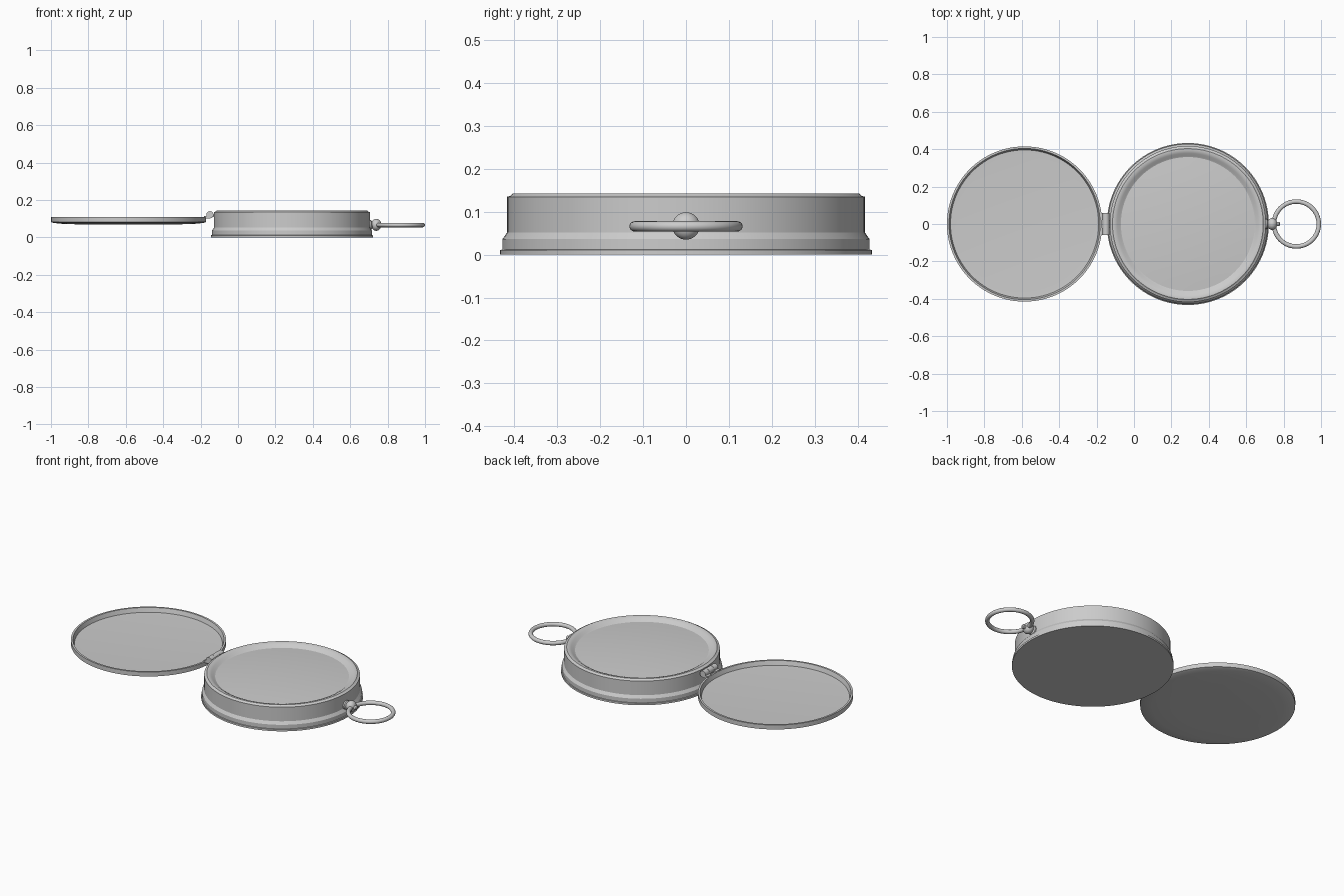
import bpy, math

if "Cube" in bpy.data.objects:
    bpy.data.objects.remove(bpy.data.objects["Cube"])

BODY_X, LID_X, RING_X = 0.288, -0.585, 0.868


def finish(name, angle=30):
    ob = bpy.context.object
    ob.name = name
    bpy.ops.object.shade_smooth_by_angle(angle=math.radians(angle))
    return ob


def lathe(name, profile, loc, rot=(0, 0, 0), n=96):
    """Revolve (radius, height) points round z; zero radius makes a pole."""
    verts, rows, faces = [], [], []
    for r, z in profile:
        if r == 0:
            rows.append([len(verts)] * n)
            verts.append((0, 0, z))
        else:
            rows.append(list(range(len(verts), len(verts) + n)))
            verts += [(r * math.cos(2 * math.pi * i / n),
                       r * math.sin(2 * math.pi * i / n), z) for i in range(n)]
    for a, b in zip(rows, rows[1:]):
        for i in range(n):
            j = (i + 1) % n
            faces.append(list(dict.fromkeys((a[i], a[j], b[j], b[i]))))
    me = bpy.data.meshes.new(name)
    me.from_pydata(verts, [], faces)
    ob = bpy.data.objects.new(name, me)
    bpy.context.collection.objects.link(ob)
    ob.location, ob.rotation_euler = loc, rot
    bpy.context.view_layer.objects.active = ob
    ob.select_set(True)
    finish(name)
    ob.select_set(False)
    return ob


# case with stepped foot and inward sloping bezel
lathe("case", [(0, 0), (0.433, 0), (0.433, 0.011), (0.428, 0.012), (0.428, 0.036),
               (0.417, 0.052), (0.417, 0.135), (0.410, 0.137), (0.403, 0.143),
               (0.392, 0.143), (0.378, 0.137), (0.366, 0.128), (0.358, 0.124),
               (0.358, 0.115), (0, 0.115)], (BODY_X, 0, 0))

# gently domed glass
R, H = 0.358, 0.014
dome = [(R * k / 8, 0.124 + H * (1 - (k / 8) ** 2)) for k in range(8, -1, -1)]
lathe("glass", [(0, 0.116), (R, 0.116)] + dome, (BODY_X, 0, 0))

# open lid: shallow dish with a slightly bulged underside
lathe("lid", [(0, 0.068), (0.25, 0.069), (0.35, 0.072), (0.400, 0.077), (0.415, 0.082),
              (0.415, 0.108), (0.404, 0.108), (0.396, 0.083), (0.36, 0.081),
              (0, 0.079)], (LID_X, 0, 0))

# hinge knuckles with leaves to the case and the lid
for i, y in enumerate((-0.0405, 0, 0.0405)):
    length = 0.043 if i == 1 else 0.036
    bpy.ops.mesh.primitive_cylinder_add(vertices=24, radius=0.019, depth=length,
                                        location=(-0.150, y, 0.121),
                                        rotation=(math.pi / 2, 0, 0))
    finish("hinge_knuckle")
    x = -0.133 if i == 1 else -0.168
    bpy.ops.mesh.primitive_cube_add(size=1, location=(x, y, 0.108 if i != 1 else 0.116))
    bpy.context.object.scale = (0.03, length, 0.014)
    finish("hinge_leaf")

# stem, ball and pin on the side of the case
lathe("stem", [(0, 0), (0.026, 0), (0.026, 0.014), (0.017, 0.022), (0.017, 0.045), (0, 0.045)],
      (0.698, 0, 0.066), (0, math.pi / 2, 0), 32)
bpy.ops.mesh.primitive_uv_sphere_add(segments=32, ring_count=16, radius=0.032,
                                     location=(0.739, 0, 0.067))
bpy.context.object.scale = (0.85, 1, 1)
finish("stem_ball")
lathe("stem_pin", [(0, 0), (0.012, 0), (0.012, 0.02), (0.007, 0.024), (0, 0.024)],
      (0.756, 0, 0.066), (0, math.pi / 2, 0), 24)

# carrying ring lying flat
bpy.ops.mesh.primitive_torus_add(major_segments=64, minor_segments=16, major_radius=0.120,
                                 minor_radius=0.012, location=(RING_X, 0, 0.066))
finish("carrying_ring")
